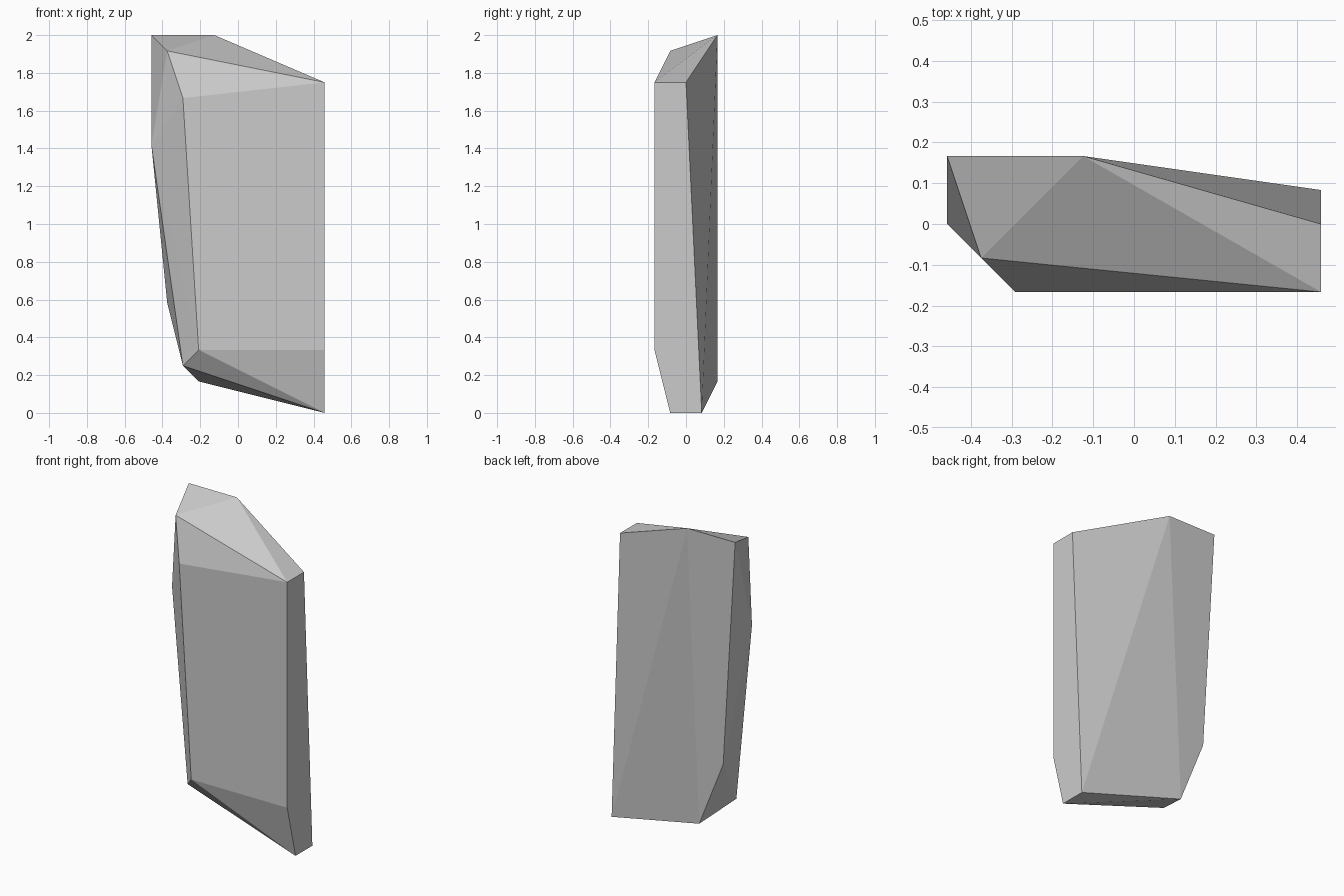
import bpy
import bmesh

if "Cube" in bpy.data.objects:
    bpy.data.objects.remove(bpy.data.objects["Cube"])

UNIT = 1 / 12  # the stone's corners sit on a twelfth-unit grid

# Corners of the chiselled slab, in grid units
crown = [(-5.5, 2, 24), (-1.5, 2, 24), (-4.5, -1, 23),
         (-3.5, -2, 20), (5.5, -2, 21), (5.5, 0, 21)]
left_flank = [(-5.5, 0, 17), (-4.5, 2, 7)]
foot = [(-2.5, -2, 4), (5.5, -2, 4), (-3.5, -1, 3),
        (-2.5, 2, 2), (5.5, -1, 0), (5.5, 1, 0)]

# Wrap the corners in a convex shell with flat facets
bm = bmesh.new()
for corner in crown + left_flank + foot:
    bm.verts.new([c * UNIT for c in corner])
bmesh.ops.convex_hull(bm, input=bm.verts)

# Merge coplanar triangles into clean planar faces
bmesh.ops.dissolve_limit(bm, angle_limit=0.002, verts=bm.verts, edges=bm.edges)
bmesh.ops.recalc_face_normals(bm, faces=bm.faces)

mesh = bpy.data.meshes.new("standing_stone")
bm.to_mesh(mesh)
bm.free()
stone = bpy.data.objects.new("standing_stone", mesh)
bpy.context.collection.objects.link(stone)
